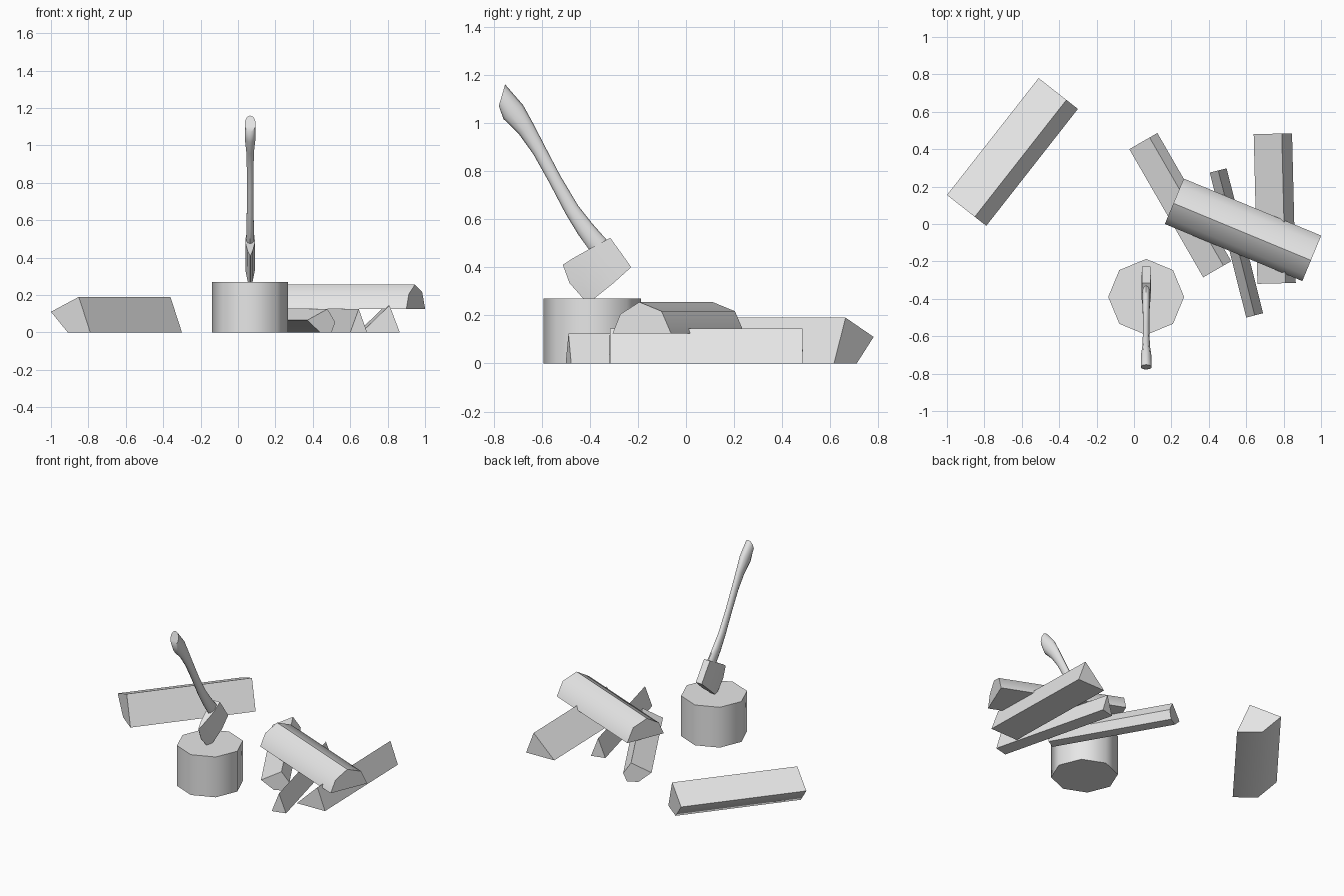
import bpy
import bmesh
import math
from mathutils import Vector

if "Cube" in bpy.data.objects:
    bpy.data.objects.remove(bpy.data.objects["Cube"])

GREY = (0.8, 0.8, 0.8, 1)
mat = bpy.data.materials.new("light grey")
mat.use_nodes = True
mat.diffuse_color = GREY
mat.node_tree.nodes["Principled BSDF"].inputs["Base Color"].default_value = GREY


def loft(name, rings, angle=50):
    """Skin a row of equal-sized vertex rings and cap both ends."""
    bm = bmesh.new()
    loops = [[bm.verts.new(p) for p in ring] for ring in rings]
    n = len(loops[0])
    for a, b in zip(loops, loops[1:]):
        for i in range(n):
            j = (i + 1) % n
            bm.faces.new((a[i], a[j], b[j], b[i]))
    bm.faces.new(loops[0])
    bm.faces.new(loops[-1])
    bmesh.ops.recalc_face_normals(bm, faces=bm.faces)
    mesh = bpy.data.meshes.new(name)
    bm.to_mesh(mesh)
    bm.free()
    mesh.materials.append(mat)
    mesh.shade_smooth()
    mesh.set_sharp_from_angle(angle=math.radians(angle))
    obj = bpy.data.objects.new(name, mesh)
    bpy.context.collection.objects.link(obj)
    return obj


def log(name, start, end, side, profile):
    """Sweep a (sideways, up) profile from start to end on the ground plane."""
    along = (Vector(end) - Vector(start)).normalized()
    across = Vector((-along.y, along.x)) * side
    rings = []
    for base in (Vector(start), Vector(end)):
        rings.append([(*(base + across * t), z) for t, z in profile])
    loft(name, rings)


# Split logs
log("lone_log", (-1, 0.155), (-0.51, 0.78), -1,
    [(0, 0.11), (0.189, 0.19), (0.267, 0), (0.114, 0)])
log("top_log", (0.165, 0), (0.9, -0.305), 1,
    [(0, 0.125), (0.035, 0.205), (0.12, 0.255), (0.22, 0.217), (0.263, 0.125)])
log("right_log", (0.66, -0.32), (0.64, 0.48), -1,
    [(0, 0), (0.15, 0.145), (0.205, 0)])
log("middle_log", (0.6, -0.5), (0.405, 0.275), -1,
    [(0, 0), (0.047, 0.125), (0.093, 0)])
log("left_log", (0.37, -0.285), (-0.025, 0.4), -1,
    [(0, 0.065), (0.125, 0.125), (0.173, 0.055), (0.15, 0), (0.08, 0)])

# Chopping block
CX, CY = 0.065, -0.39
corners = [(CX + 0.203 * math.cos(i * math.pi / 4), CY + 0.203 * math.sin(i * math.pi / 4))
           for i in range(8)]
loft("chopping_block", [[(x, y, z) for x, y in corners] for z in (0, 0.27)])

# Axe handle: y, z, half depth, half width
stations = [(-0.765, 1.115, 0.047, 0.03), (-0.718, 1.045, 0.05, 0.03),
            (-0.665, 0.975, 0.037, 0.022), (-0.61, 0.885, 0.029, 0.019),
            (-0.545, 0.765, 0.027, 0.018), (-0.475, 0.64, 0.031, 0.019),
            (-0.42, 0.56, 0.037, 0.021), (-0.36, 0.485, 0.042, 0.021),
            (-0.3, 0.4, 0.036, 0.018)]
rings = []
for k, (y, z, depth, width) in enumerate(stations):
    before, after = stations[max(k - 1, 0)], stations[min(k + 1, len(stations) - 1)]
    d = Vector((after[0] - before[0], after[1] - before[1])).normalized()
    if k == 0:
        d = Vector((0.95, -0.28))    # slanted butt
    nrm = Vector((-d.y, d.x))
    ring = []
    for i in range(10):
        a = i * math.tau / 10
        s = depth * math.cos(a)
        ring.append((CX + width * math.sin(a), y + nrm.x * s, z + nrm.y * s))
    rings.append(ring)
loft("axe_handle", rings, 60)

# Axe head: upper, middle and lower (y, z) of each slice, then half thickness
slices = [((-0.315, 0.522), (-0.27, 0.46), (-0.228, 0.4), 0.022),
          ((-0.39, 0.482), (-0.345, 0.41), (-0.3, 0.335), 0.026),
          ((-0.47, 0.437), (-0.43, 0.35), (-0.375, 0.275), 0.014),
          ((-0.512, 0.41), (-0.485, 0.335), (-0.41, 0.25), 0.001)]
rings = []
for *points, half in slices:
    left = [(CX + half, y, z) for y, z in points]
    right = [(CX - half, y, z) for y, z in reversed(points)]
    rings.append(left + right)
loft("axe_head", rings, 30)
